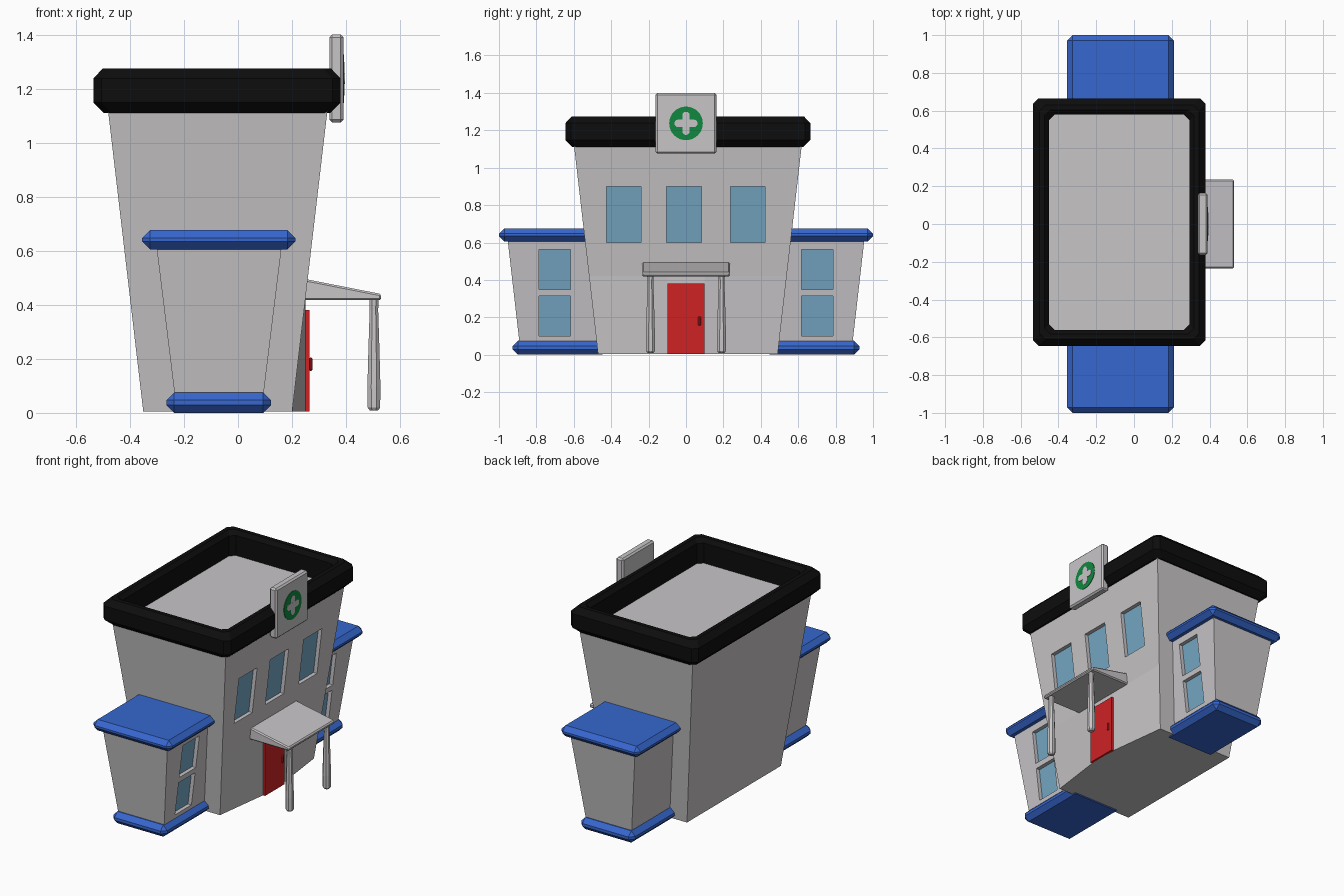
import bpy, bmesh, math
from mathutils import Matrix

if "Cube" in bpy.data.objects:
    bpy.data.objects.remove(bpy.data.objects["Cube"], do_unlink=True)


def material(name, r, g, b):
    m = bpy.data.materials.new(name)
    m.use_nodes = True
    m.diffuse_color = (r, g, b, 1)
    m.node_tree.nodes["Principled BSDF"].inputs["Base Color"].default_value = (r, g, b, 1)
    return m


GREY = material("light grey", 0.58, 0.56, 0.575)
BLUE = material("blue", 0.037, 0.135, 0.62)
BLACK = material("black", 0.004, 0.004, 0.004)
RED = material("red", 0.62, 0.016, 0.018)
GLASS = material("window blue", 0.18, 0.39, 0.55)
GREEN = material("green", 0.005, 0.25, 0.05)


def finish(name, bm, mat):
    bmesh.ops.recalc_face_normals(bm, faces=bm.faces)
    mesh = bpy.data.meshes.new(name)
    bm.to_mesh(mesh)
    bm.free()
    mesh.materials.append(mat)
    ob = bpy.data.objects.new(name, mesh)
    bpy.context.collection.objects.link(ob)
    return ob


def block(name, mat, shape, bevel=0):
    """Cube whose corners (each coordinate 0 or 1) are placed by shape(u, v, w)."""
    bm = bmesh.new()
    bmesh.ops.create_cube(bm, size=1)
    for v in bm.verts:
        v.co = shape(*(round(c + 0.5) for c in v.co))
    if bevel:
        bmesh.ops.bevel(bm, geom=bm.edges[:], offset=bevel, segments=1,
                        affect='EDGES', clamp_overlap=True)
    return finish(name, bm, mat)


def box(name, mat, x, y, z, bevel=0):
    return block(name, mat, lambda u, v, w: (x[u], y[v], z[w]), bevel)


def add_windows(wall, face_x, side, spans):
    """Cut recesses that follow the sloping wall, and set glass at the back."""
    for i, (y, z) in enumerate(spans):
        def layer(a, b):
            return lambda u, v, w: (face_x(z[w]) + side * (a, b)[u], y[v], z[w])
        cutter = block("window_cutter", GREY, layer(-0.03, 0.05))
        mod = wall.modifiers.new("recess", 'BOOLEAN')
        mod.operation = 'DIFFERENCE'
        mod.solver = 'EXACT'
        mod.object = cutter
        bpy.context.view_layer.objects.active = wall
        bpy.ops.object.modifier_apply(modifier=mod.name)
        bpy.data.objects.remove(cutter, do_unlink=True)
        tag = "front" if side > 0 else "back"
        block(f"{wall.name}_{tag}_window_{i + 1}", GLASS, layer(-0.033, -0.025))


# Main building: walls flare upward, lower entrance wall folds out to the door
CX, CY, LOW, ROOF = -0.075, 0.01, 0.005, 1.12
SLOPE, FOLD = 0.117, 0.42


def half_x(z):
    return 0.275 + SLOPE * z


def half_y(z):
    return 0.48 + 0.115 * z


bm = bmesh.new()


def corner(sx, sy, z):
    return bm.verts.new((CX + sx * half_x(z), CY + sy * half_y(z), z))


rows = {(sx, sy): [corner(sx, sy, z) for z in ((LOW, FOLD, ROOF) if sx > 0 else (LOW, ROOF))]
        for sx in (-1, 1) for sy in (-1, 1)}
door_x = CX + half_x(FOLD)
jamb = {s: [bm.verts.new((door_x, s * 0.1, z)) for z in (LOW, FOLD)] for s in (-1, 1)}
fr, fl, br, bl = rows[1, -1], rows[1, 1], rows[-1, -1], rows[-1, 1]
bm.faces.new([br[0], br[1], bl[1], bl[0]])
for front, back, s in ((fr, br, -1), (fl, bl, 1)):
    bm.faces.new([back[0], *front, back[1]])
    bm.faces.new([front[0], front[1], jamb[s][1], jamb[s][0]])
bm.faces.new([jamb[-1][0], jamb[-1][1], jamb[1][1], jamb[1][0]])
bm.faces.new([fr[1], jamb[-1][1], jamb[1][1], fl[1], fl[2], fr[2]])
bm.faces.new([br[1], fr[2], fl[2], bl[1]])
bm.faces.new([br[0], bl[0], fl[0], jamb[1][0], jamb[-1][0], fr[0]])
building = finish("main_building", bm, GREY)
upper = (0.6, 0.9)
add_windows(building, lambda z: CX + half_x(z), 1,
            [((-0.425, -0.24), upper), ((-0.105, 0.083), upper), ((0.237, 0.423), upper)])
add_windows(building, lambda z: CX - half_x(z), -1,
            [((-0.085, 0.105), (0.28, 0.585)), ((-0.085, 0.105), (0.635, 0.94))])

# Parapet: chamfered profile swept round a clipped rectangle
profile = [(0.038, 1.11), (0, 1.148), (0, 1.238), (0.035, 1.275),
           (0.062, 1.275), (0.085, 1.25), (0.085, 1.11)]
bm = bmesh.new()
loops = []
for inset, z in profile:
    hx, hy, clip = 0.457 - inset, 0.655 - inset, 0.03
    outline = []
    for sx, sy in ((1, 1), (-1, 1), (-1, -1), (1, -1)):
        pair = [(sx * hx, sy * (hy - clip)), (sx * (hx - clip), sy * hy)]
        outline += pair if sx * sy > 0 else pair[::-1]
    loops.append([bm.verts.new((x - 0.078, y + CY, z)) for x, y in outline])
for a, b in zip(loops, loops[1:] + loops[:1]):
    for i in range(len(a)):
        j = (i + 1) % len(a)
        bm.faces.new([a[i], a[j], b[j], b[i]])
finish("parapet", bm, BLACK)

# Side wings with blue roof and plinth
WX = -0.07


def wing_half(z):
    return 0.156 + 0.123 * z


for s, side in ((-1, "right"), (1, "left")):
    def wing_shape(u, v, w):
        z = (0.03, 0.64)[w]
        return (WX + (-1, 1)[u] * wing_half(z), s * (0.4, 0.883 + 0.115 * z)[v], z)
    wing = block(f"{side}_wing", GREY, wing_shape)
    spans = [(tuple(sorted((s * 0.617, s * 0.785))), z) for z in ((0.1, 0.315), (0.35, 0.563))]
    for d in (-1, 1):
        add_windows(wing, lambda z: WX + d * wing_half(z), d, spans)
    box(f"{side}_wing_roof", BLUE, (-0.355, 0.212), sorted((s * 0.42, s * 1.0)),
        (0.605, 0.676), 0.029)
    box(f"{side}_wing_plinth", BLUE, (-0.265, 0.122), sorted((s * 0.42, s * 0.927)),
        (0, 0.076), 0.029)

# Door and handle
box("door", RED, (door_x - 0.005, 0.264), (-0.1, 0.1), (LOW, 0.38))
box("door_handle", RED, (0.262, 0.276), (0.064, 0.08), (0.155, 0.205), 0.005)

# Porch canopy: flat underneath, sloping on top
block("porch_canopy", GREY, lambda u, v, w: (
    (0.24, 0.53)[u], (-0.235, 0.235)[v], (0.417, (0.497, 0.44)[u])[w]), 0.007)

# Porch posts, widening toward the foot
for s, side in ((-1, "right"), (1, "left")):
    bm = bmesh.new()
    rings = []
    for r, z in ((0.016, 0.008), (0.025, 0.02), (0.026, 0.1), (0.022, 0.24),
                 (0.017, 0.38), (0.019, 0.425)):
        rings.append([bm.verts.new((0.503 + r * math.cos(a), s * 0.19 + r * math.sin(a), z))
                      for a in (math.tau * (k + 0.5) / 8 for k in range(8))])
    for a, b in zip(rings, rings[1:]):
        for i in range(8):
            bm.faces.new([a[i], a[i - 1], b[i - 1], b[i]])
    bm.faces.new(rings[0])
    bm.faces.new(rings[-1])
    finish(f"{side}_porch_post", bm, GREY)

# Roof sign with a green disc and a pale cross
box("sign_board", GREY, (0.338, 0.39), (-0.163, 0.163), (1.075, 1.4), 0.01)


def disc(bm, r, y, z, x):
    turn = Matrix.Translation((x, y, z)) @ Matrix.Rotation(math.pi / 2, 4, 'Y')
    bmesh.ops.create_cone(bm, cap_ends=True, segments=32, radius1=r, radius2=r,
                          depth=0.006, matrix=turn)


SIGN_Z = 1.237
bm = bmesh.new()
disc(bm, 0.09, 0, SIGN_Z, 0.39)
finish("sign_disc", bm, GREEN)
for name, dy, dz, x in (("cross_upright", 0, 0.042, 0.392), ("cross_bar", 0.042, 0, 0.3925)):
    bm = bmesh.new()
    for s in (-1, 1):
        disc(bm, 0.02, s * dy, SIGN_Z + s * dz, x)
    rounded = bmesh.ops.convex_hull(bm, input=bm.verts[:])
    bmesh.ops.delete(bm, geom=list({g for g in rounded["geom_interior"]
                                    + rounded["geom_unused"]}), context='VERTS')
    bmesh.ops.dissolve_limit(bm, angle_limit=0.01, verts=bm.verts[:], edges=bm.edges[:])
    finish(name, bm, GREY)
